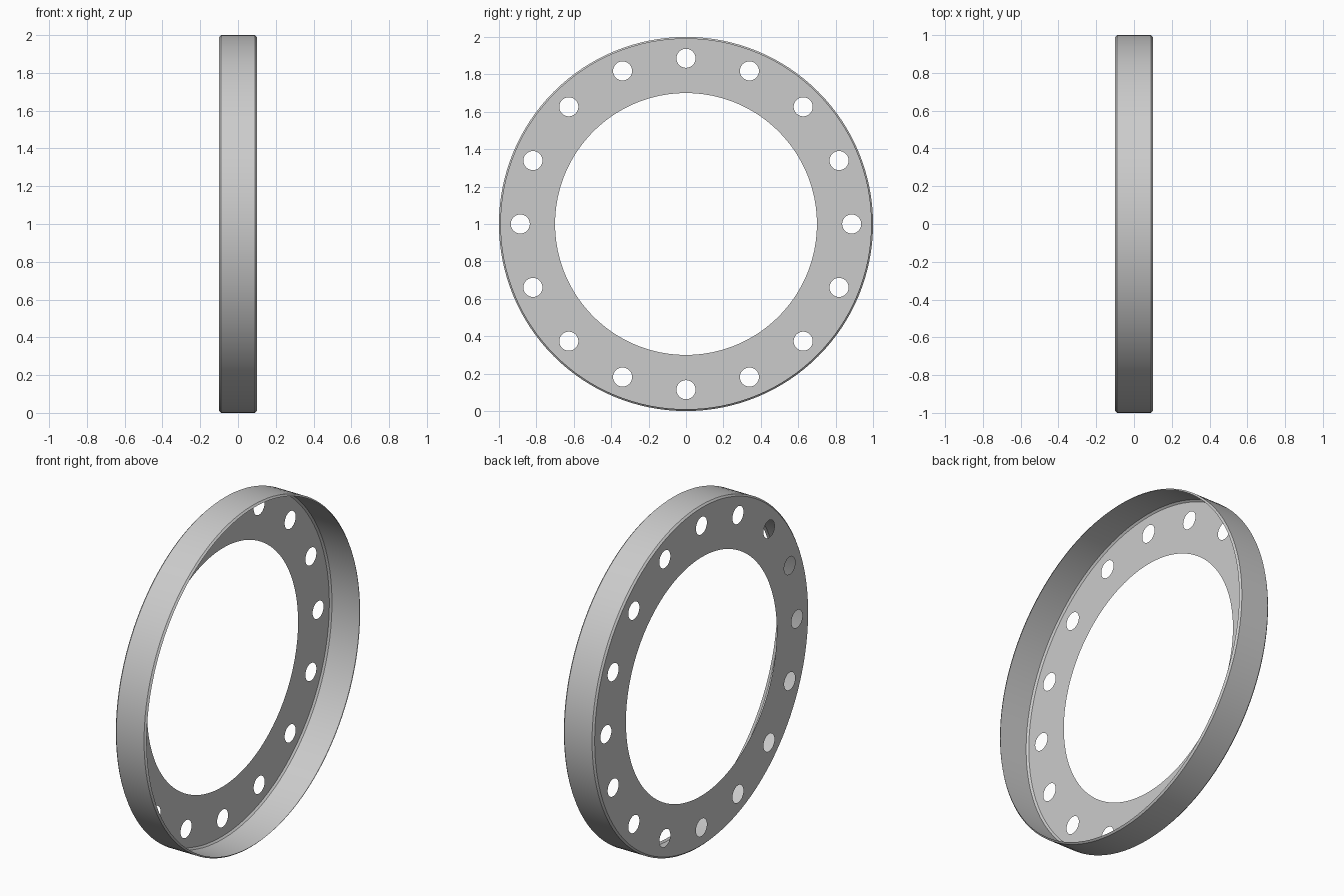
import bpy, bmesh, math

if "Cube" in bpy.data.objects:
    bpy.data.objects.remove(bpy.data.objects["Cube"])

SEG = 128      # sides of the large circles
HOLES = 16     # bolt holes
CZ = 1.0       # ring centre height

grey = bpy.data.materials.new("plain grey")
grey.diffuse_color = (0.6, 0.6, 0.6, 1)
grey.use_nodes = True
grey.node_tree.nodes["Principled BSDF"].inputs["Base Color"].default_value = grey.diffuse_color


def circle(bm, x, r, n, cy=0.0, cz=0.0):
    return [bm.verts.new((x, cy + r * math.sin(2 * math.pi * i / n),
                          CZ + cz + r * math.cos(2 * math.pi * i / n))) for i in range(n)]


def loop_edges(bm, vs):
    return [bm.edges.new((vs[i], vs[(i + 1) % len(vs)])) for i in range(len(vs))]


def finish(bm, name):
    me = bpy.data.meshes.new(name)
    bm.to_mesh(me)
    bm.free()
    me.materials.append(grey)
    ob = bpy.data.objects.new(name, me)
    bpy.context.collection.objects.link(ob)
    bpy.ops.object.select_all(action='DESELECT')
    ob.select_set(True)
    bpy.context.view_layer.objects.active = ob
    bpy.ops.object.shade_smooth_by_angle(angle=math.radians(30))
    return ob


# Thin outer rim with a small chamfer at both ends
bm = bmesh.new()
profile = [(-0.10, 0.99), (-0.09, 1.0), (0.09, 1.0), (0.10, 0.99)]
rings = [circle(bm, x, r, SEG) for x, r in profile]
for a, b in zip(rings, rings[1:]):
    for i in range(SEG):
        j = (i + 1) % SEG
        bm.faces.new((a[i], a[j], b[j], b[i]))
bm.normal_update()
f = next(iter(bm.faces))
c = f.calc_center_median()
if f.normal.y * c.y + f.normal.z * (c.z - CZ) < 0:
    bmesh.ops.reverse_faces(bm, faces=bm.faces[:])
finish(bm, "outer_rim")

# Flat flange plate on the -x side, with centre opening and bolt holes
bm = bmesh.new()
edges = loop_edges(bm, circle(bm, -0.10, 0.99, SEG))
edges += loop_edges(bm, circle(bm, -0.10, 0.70, SEG))
for k in range(HOLES):
    a = 2 * math.pi * k / HOLES
    edges += loop_edges(bm, circle(bm, -0.10, 0.051, 32,
                                   0.886 * math.sin(a), 0.886 * math.cos(a)))
bmesh.ops.triangle_fill(bm, edges=edges, use_beauty=True, normal=(-1, 0, 0))
bm.normal_update()
bmesh.ops.reverse_faces(bm, faces=[f for f in bm.faces if f.normal.x > 0])
finish(bm, "flange_plate")
